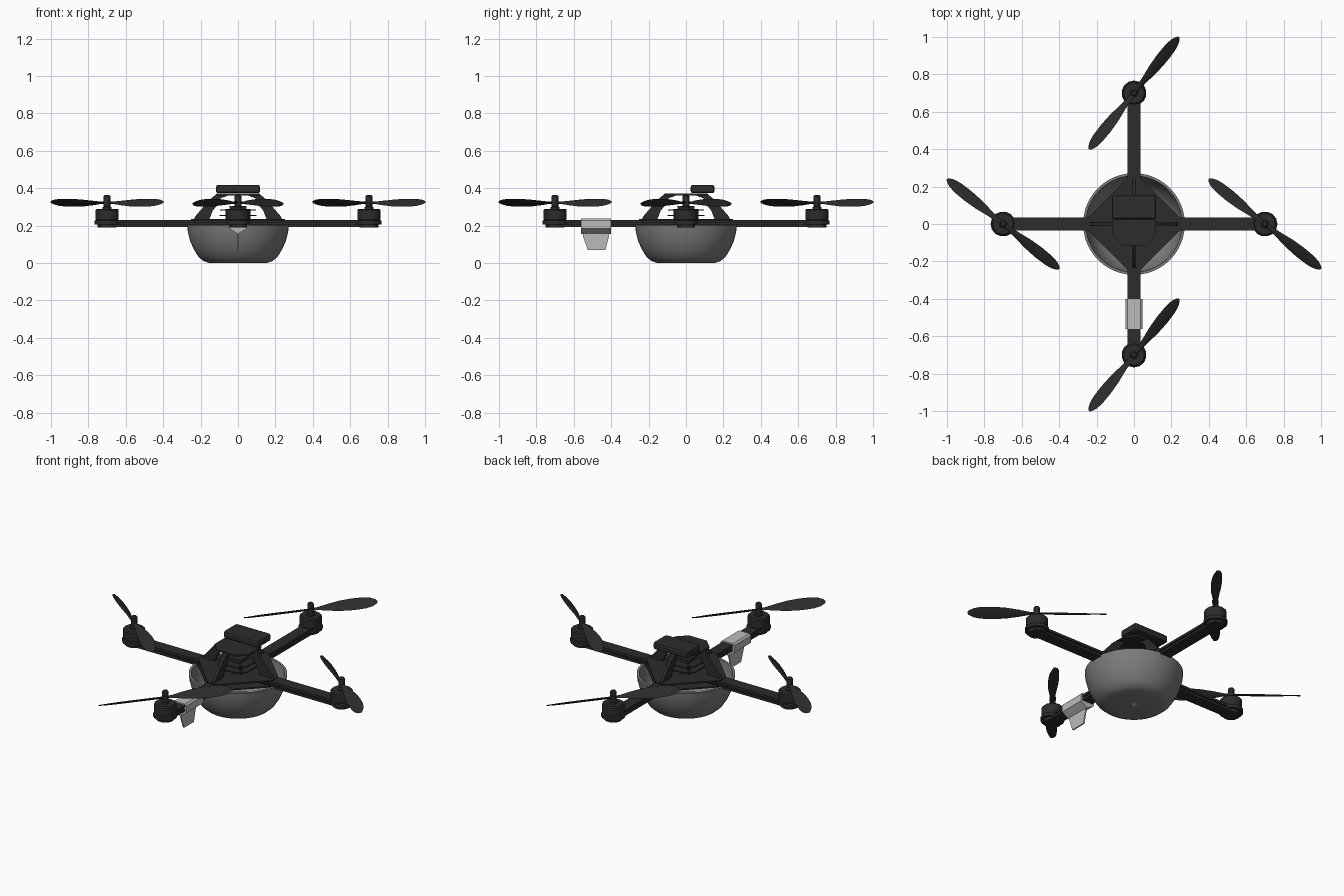
import bpy, bmesh, math
from mathutils import Matrix, Vector

if "Cube" in bpy.data.objects:
    bpy.data.objects.remove(bpy.data.objects["Cube"])


def mat(name, v):
    m = bpy.data.materials.new(name)
    m.diffuse_color = (v, v, v, 1)
    m.use_nodes = True
    m.node_tree.nodes["Principled BSDF"].inputs["Base Color"].default_value = m.diffuse_color
    return m


BLACK = mat("black", 0.025)
GREY = mat("mid_grey", 0.2)
LIGHT = mat("light_grey", 0.5)


def finish(name, bm, m, M=Matrix(), smooth=None, bevel=0):
    bmesh.ops.recalc_face_normals(bm, faces=bm.faces)
    me = bpy.data.meshes.new(name)
    bm.to_mesh(me)
    bm.free()
    ob = bpy.data.objects.new(name, me)
    bpy.context.collection.objects.link(ob)
    me.materials.append(m)
    ob.matrix_world = M
    if bevel:
        b = ob.modifiers.new("bevel", 'BEVEL')
        b.width, b.segments = bevel, 2
    if smooth:
        bpy.context.view_layer.objects.active = ob
        for o in bpy.context.selected_objects:
            o.select_set(False)
        ob.select_set(True)
        bpy.ops.object.shade_smooth_by_angle(angle=math.radians(smooth))
    return ob


def box(name, x, y, z, m, M=Matrix(), bevel=0):
    bm = bmesh.new()
    bmesh.ops.create_cube(bm, size=1)
    for v in bm.verts:
        v.co = [(a + b) / 2 + c * (b - a) for (a, b), c in zip((x, y, z), v.co)]
    return finish(name, bm, m, M, bevel=bevel)


def prism(name, pts, d, m, M=Matrix(), bevel=0):
    """Extrude a closed outline of 3D points along vector d."""
    bm = bmesh.new()
    f = bm.faces.new([bm.verts.new(p) for p in pts])
    ex = bmesh.ops.extrude_face_region(bm, geom=[f])
    bmesh.ops.translate(bm, vec=Vector(d), verts=[v for v in ex["geom"] if isinstance(v, bmesh.types.BMVert)])
    return finish(name, bm, m, M, bevel=bevel)


def lathe(name, prof, n, m, M=Matrix(), smooth=None):
    bm = bmesh.new()
    vs = [bm.verts.new((r, 0, z)) for r, z in prof]
    es = [bm.edges.new(p) for p in zip(vs, vs[1:])]
    bmesh.ops.spin(bm, geom=vs + es, axis=(0, 0, 1), cent=(0, 0, 0), steps=n, angle=2 * math.pi)
    bmesh.ops.remove_doubles(bm, verts=bm.verts, dist=1e-5)
    return finish(name, bm, m, M, smooth)


def propeller(name, M):
    bm = bmesh.new()
    stations = [(0.0, .011), (.04, .012), (.10, .022), (.17, .033), (.24, .038),
                (.31, .036), (.35, .028), (.375, .015), (.384, .004)]
    for side in (0, math.pi):
        R = Matrix.Rotation(side, 4, 'Z')
        prev = None
        for r, w in stations:
            # right-hand edge of each blade hangs lower
            pitch = math.radians(34 if r > .05 else 15)
            c, s = math.cos(pitch), math.sin(pitch)
            t = .006 if r < .3 else .003
            ring = [bm.verts.new(R @ Vector((r, a * c - b * s, a * s + b * c)))
                    for a, b in ((-w, 0), (0, t), (w, 0), (0, -t))]
            if prev:
                for i in range(4):
                    j = (i + 1) % 4
                    bm.faces.new((prev[i], prev[j], ring[j], ring[i]))
            prev = ring
        bm.faces.new(prev)
    finish(name, bm, BLACK, M, smooth=40)


# Open bowl-shaped body with wall thickness
lathe("bowl_body", [(0, .002), (.022, .002), (.022, 0), (.155, 0), (.185, .01), (.21, .032), (.235, .07),
                    (.255, .115), (.268, .165), (.272, .203), (.258, .203), (.252, .165),
                    (.235, .11), (.205, .055), (.155, .02), (0, .02)], 48, GREY, smooth=35)
lathe("bottom_port", [(0, .001), (.021, .001), (.021, .006), (0, .006)], 20, LIGHT)

# Diamond centre plates clamping the arms
for nm, z, r in (("lower_centre_plate", .193, .25), ("upper_centre_plate", .228, .25)):
    pts = [(r, -.03, z), (r, .03, z), (.03, r, z), (-.03, r, z),
           (-r, .03, z), (-r, -.03, z), (-.03, -r, z), (.03, -r, z)]
    prism(nm, pts, (0, 0, .008), BLACK)

# Four arms, each with motor, propeller and upright fin
for k, nm in enumerate(("right", "back", "left", "front")):
    R = Matrix.Rotation(k * math.pi / 2, 4, 'Z')
    prof = [(-.035, .193), (.035, .193), (.035, .207), (.024, .207), (.024, .215), (.035, .215),
            (.035, .23), (-.035, .23), (-.035, .215), (-.024, .215), (-.024, .207), (-.035, .207)]
    prism(nm + "_arm", [(.035, y, z) for y, z in prof], (.705, 0, 0), BLACK, R)
    T = R @ Matrix.Translation((.7, 0, 0))
    lathe(nm + "_motor", [(0, .19), (.05, .19), (.05, .207), (.067, .207), (.067, .226), (.058, .23),
                          (.062, .236), (.062, .283), (.055, .29), (.024, .29), (.024, .30),
                          (.011, .305), (.011, .335), (.018, .338), (.018, .357),
                          (.012, .364), (0, .364)], 14, BLACK, T, smooth=30)
    lathe(nm + "_propeller_hub", [(0, .306), (.018, .306), (.018, .336), (0, .336)], 12, BLACK, T, smooth=30)
    propeller(nm + "_propeller",
              T @ Matrix.Translation((0, 0, .322)) @ Matrix.Rotation(math.atan2(-.24, .3), 4, 'Z'))
    fin = [(.238, .228), (.228, .25), (.15, .34), (.112, .372), (.06, .372),
           (.06, .358), (.095, .345), (.11, .31), (.135, .28), (.155, .228)]
    prism(nm + "_upright_fin", [(x, -.009, z) for x, z in fin], (0, .018, 0), BLACK, R)

# Electronics boards stacked inside the fins
for i, (z, r) in enumerate(((.25, .10), (.28, .095))):
    c = r * .55
    pts = [(r, -c, z), (r, c, z), (c, r, z), (-c, r, z), (-r, c, z), (-r, -c, z), (-c, -r, z), (c, -r, z)]
    prism("circuit_board_%d" % (i + 1), pts, (0, 0, .007), BLACK)
for i, (x, y) in enumerate(((-1, -1), (-1, 1), (1, -1), (1, 1))):
    lathe("board_post_%d" % (i + 1), [(0, .23), (.008, .23), (.008, .29), (0, .29)], 8, BLACK,
          Matrix.Translation((x * .06, y * .06, 0)))
box("processor_block", (-.045, .045), (-.045, .045), (.285, .305), BLACK)

# Octagonal top plate and raised sensor box
c = .06
z, r = .362, .115
prism("top_plate", [(r, -c, z), (r, c, z), (c, r, z), (-c, r, z),
                    (-r, c, z), (-r, -c, z), (-c, -r, z), (c, -r, z)], (0, 0, .01), BLACK)
box("sensor_box", (-.118, .118), (.025, .152), (.373, .418), BLACK, bevel=.012)

# Light pod clamped on the front arm, with a thin fin under it
pod = [(-.046, .185), (0, .155), (.046, .185), (.046, .228), (.036, .238), (-.036, .238), (-.046, .228)]
prism("arm_pod", [(x, -.562, z) for x, z in pod], (0, .162, 0), LIGHT)
keel = [(-.552, .165), (-.41, .165), (-.412, .145), (-.43, .07), (-.525, .07), (-.552, .145)]
prism("pod_fin", [(-.004, y, z) for y, z in keel], (.008, 0, 0), LIGHT)
